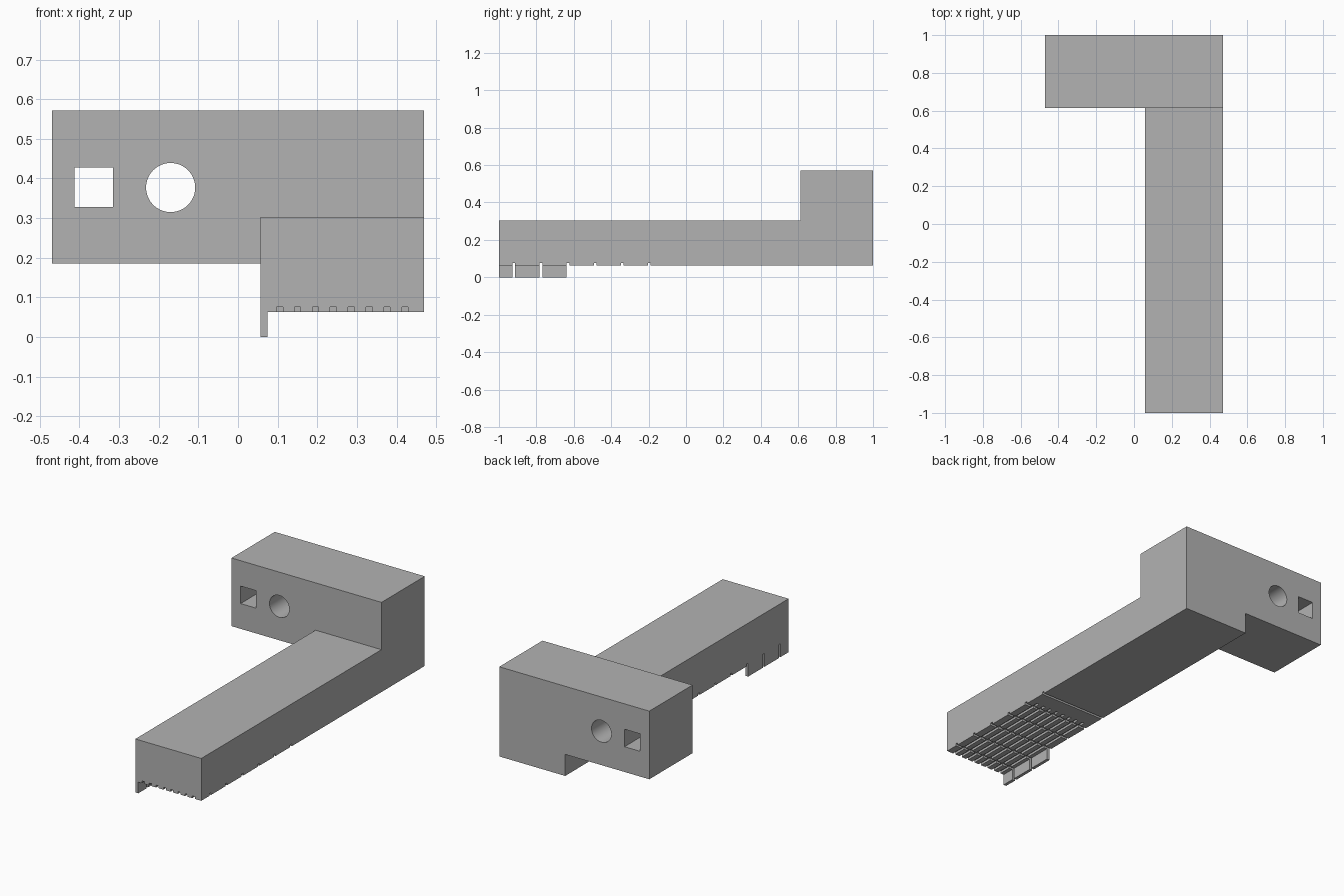
import bpy

cube = bpy.data.objects.get("Cube")
if cube:
    bpy.data.objects.remove(cube, do_unlink=True)

grey = bpy.data.materials.new("plain grey")
grey.use_nodes = True
grey.diffuse_color = (0.45, 0.45, 0.45, 1)
grey.node_tree.nodes["Principled BSDF"].inputs["Base Color"].default_value = grey.diffuse_color


def box(name, x, y, z):
    """Box from (min, max) pairs on each axis."""
    spans = (x, y, z)
    bpy.ops.mesh.primitive_cube_add(size=1, location=[sum(s) / 2 for s in spans])
    ob = bpy.context.object
    ob.name = name
    ob.scale = [s[1] - s[0] for s in spans]
    bpy.ops.object.transform_apply(location=True, rotation=True, scale=True)
    ob.data.materials.append(grey)
    return ob


def combine(target, tool, operation):
    """Apply a boolean and discard the tool object."""
    tool.hide_render = True
    mod = target.modifiers.new(operation.lower(), 'BOOLEAN')
    mod.operation = operation
    mod.solver = 'EXACT'
    mod.object = tool
    bpy.context.view_layer.objects.active = target
    bpy.ops.object.modifier_apply(modifier=mod.name)
    bpy.data.objects.remove(tool, do_unlink=True)


INNER, OUTER = 0.057, 0.47     # x limits of the arm
UNDER = 0.063                  # underside of the arm
GROOVE_TOP = 0.076

# Long arm, crosswise head and thin lip under the front inner edge
body = box("bracket_body", (INNER, OUTER), (-1, 1), (UNDER, 0.303))
combine(body, box("head", (-OUTER, OUTER), (0.613, 1), (0.185, 0.571)), 'UNION')
combine(body, box("lip", (INNER, 0.075), (-1, -0.638), (0, 0.15)), 'UNION')

# Lengthwise grooves in the underside
for i in range(8):
    x = 0.105 + i * 0.0452
    combine(body, box("long_groove", (x - 0.008, x + 0.008), (-1.1, -0.3),
                      (0.02, GROOVE_TOP)), 'DIFFERENCE')

# Crosswise grooves, which also split the lip
for i in range(6):
    y = -0.92 + i * 0.1446
    combine(body, box("cross_groove", (0, 0.6), (y - 0.007, y + 0.007),
                      (-0.1, GROOVE_TOP)), 'DIFFERENCE')

# Square and round holes through the head
combine(body, box("square_hole", (-0.413, -0.315), (0.5, 1.1), (0.328, 0.427)), 'DIFFERENCE')
bpy.ops.mesh.primitive_cylinder_add(vertices=64, radius=0.062, depth=0.7,
                                    location=(-0.17, 0.8, 0.377),
                                    rotation=(1.5708, 0, 0))
round_hole = bpy.context.object
round_hole.data.materials.append(grey)
combine(body, round_hole, 'DIFFERENCE')

# Smooth the round bore, keep all other edges crisp
bpy.ops.object.select_all(action='DESELECT')
body.select_set(True)
bpy.context.view_layer.objects.active = body
bpy.ops.object.shade_smooth_by_angle(angle=0.5)
